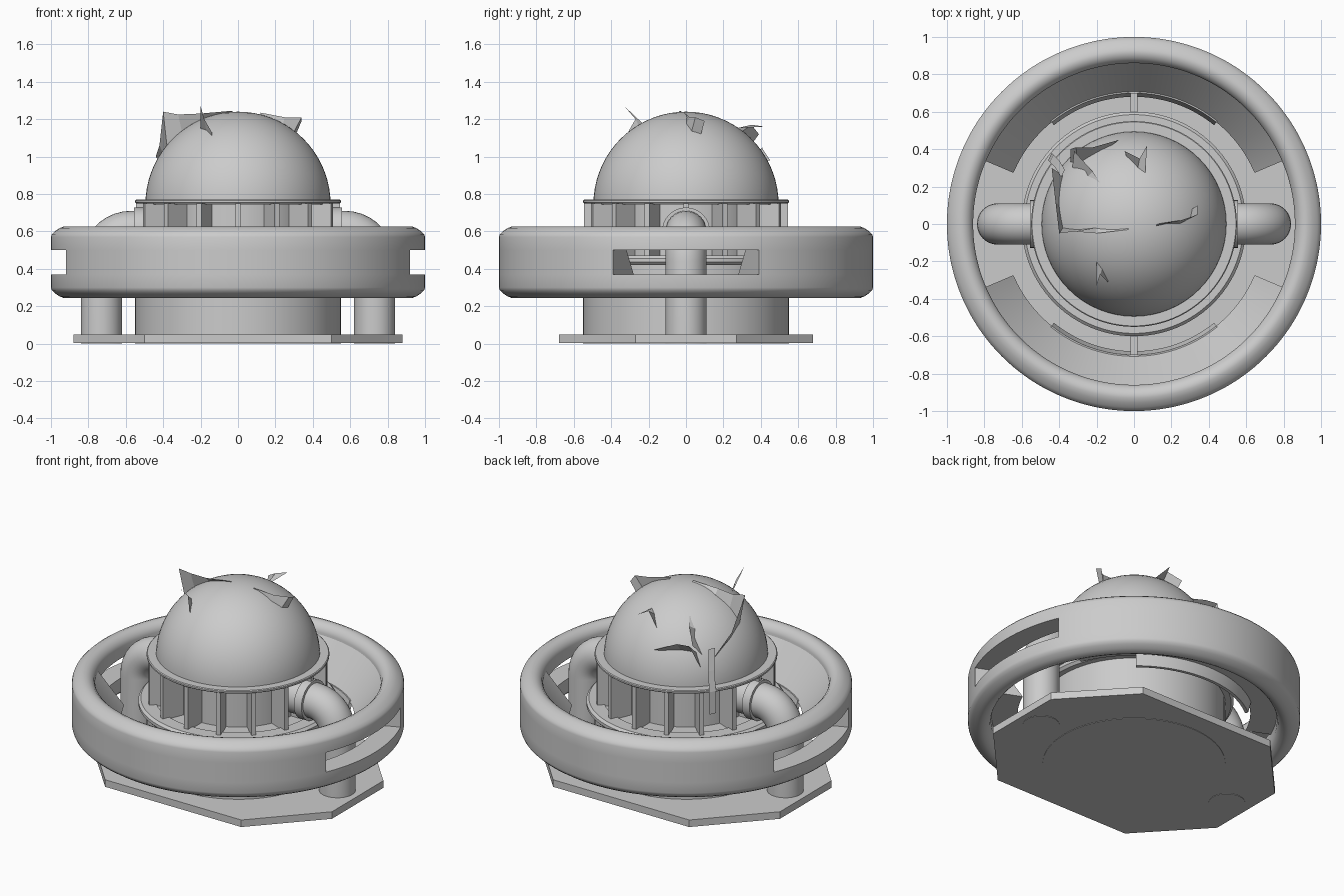
import bpy, bmesh, math

if "Cube" in bpy.data.objects:
    bpy.data.objects.remove(bpy.data.objects["Cube"])

grey = bpy.data.materials.new("plain_grey")
grey.diffuse_color = (0.6, 0.6, 0.6, 1)
grey.use_nodes = True
grey.node_tree.nodes["Principled BSDF"].inputs["Base Color"].default_value = grey.diffuse_color


def make(name, bm, smooth=True, angle=35):
    bmesh.ops.recalc_face_normals(bm, faces=bm.faces[:])
    me = bpy.data.meshes.new(name)
    bm.to_mesh(me)
    bm.free()
    me.materials.append(grey)
    ob = bpy.data.objects.new(name, me)
    bpy.context.collection.objects.link(ob)
    if smooth:
        bpy.ops.object.select_all(action='DESELECT')
        ob.select_set(True)
        bpy.context.view_layer.objects.active = ob
        bpy.ops.object.shade_smooth_by_angle(angle=math.radians(angle))
    return ob


def skin(bm, loops, wrap):
    """Bridge a list of closed point loops, capping the ends if not wrapped."""
    rows = [[bm.verts.new(p) for p in loop] for loop in loops]
    n = len(rows[0])
    for i in range(len(rows) if wrap else len(rows) - 1):
        a, b = rows[i], rows[(i + 1) % len(rows)]
        for j in range(n):
            k = (j + 1) % n
            bm.faces.new((a[j], a[k], b[k], b[j]))
    if not wrap:
        bm.faces.new(rows[0])
        bm.faces.new(rows[-1])


def revolve(name, profile, a0=0, a1=360, steps=96):
    """Turn a closed (radius, z) outline around the z axis."""
    full = a1 - a0 == 360
    loops = []
    for i in range(steps if full else steps + 1):
        a = math.radians(a0 + (a1 - a0) * i / steps)
        loops.append([(r * math.cos(a), r * math.sin(a), z) for r, z in profile])
    bm = bmesh.new()
    skin(bm, loops, full)
    return make(name, bm)


def cylinder(name, r, z0, z1, segs=64):
    bm = bmesh.new()
    loops = [[(r * math.cos(2 * math.pi * j / segs), r * math.sin(2 * math.pi * j / segs), z)
              for j in range(segs)] for z in (z0, z1)]
    skin(bm, loops, False)
    return make(name, bm)


def box(bm, centre, size, turn=0.0):
    cx, cy, cz = centre
    c, s = math.cos(turn), math.sin(turn)
    loops = []
    for z in (-.5, .5):
        loops.append([(cx + c * u * size[0] - s * v * size[1],
                       cy + s * u * size[0] + c * v * size[1], cz + z * size[2])
                      for u, v in ((-.5, -.5), (.5, -.5), (.5, .5), (-.5, .5))])
    skin(bm, loops, False)


# Eight-sided base plate
outline = [(.5, .68), (.88, .27), (.88, -.27), (.5, -.68),
           (-.5, -.68), (-.88, -.27), (-.88, .27), (-.5, .68)]
bm = bmesh.new()
skin(bm, [[(x, y, z) for x, y in outline] for z in (.003, .05)], False)
make("base_plate", bm, smooth=False)

# Central drum with flange, recessed core and top rim
cylinder("lower_drum", .55, 0, .46)
cylinder("inner_core", .40, .43, .76)
revolve("drum_flange", [(.50, .42), (.585, .42), (.6, .435), (.6, .455), (.585, .47), (.50, .47)])
revolve("top_rim", [(.39, .75), (.545, .75), (.55, .755), (.55, .765), (.545, .77), (.39, .77)])

# Deep upright fins around the drum
bm = bmesh.new()
for i in range(16):
    a = i * math.pi / 8
    box(bm, (.465 * math.cos(a), .465 * math.sin(a), .605), (.16, .028, .30), a)
make("vent_fins", bm, smooth=False)

# Dome
DOME_R, DOME_Z = .495, .745
arc = [(DOME_R * math.cos(math.radians(t)), DOME_Z + DOME_R * math.sin(math.radians(t)))
       for t in range(0, 90, 5)]
bm = bmesh.new()
loops = [[(r * math.cos(j * math.pi / 32), r * math.sin(j * math.pi / 32), z) for j in range(64)]
         for r, z in arc]
skin(bm, loops, False)
bmesh.ops.delete(bm, geom=[f for f in bm.faces if len(f.verts) > 4], context='FACES_ONLY')
top = [v for v in bm.verts if v.co.z > arc[-1][1] - .0001]
tip = bm.verts.new((0, 0, DOME_Z + DOME_R))
for j in range(64):
    bm.faces.new((top[j], top[(j + 1) % 64], tip))
make("dome", bm)

# Outer ring: upper and lower rails with softly chamfered outer edges
MID = .435
rail = [(.86, .5), (.86, .575), (.868, .598), (.888, .618), (.91, .627), (.93, .627),
        (.955, .617), (.98, .6), (.995, .585), (1, .57), (1, .5)]
revolve("upper_rail", rail, steps=360)
revolve("lower_rail", [(r, 2 * MID - z) for r, z in rail], steps=360)

# Ring walls front and back, leaving side windows, with a steep sloped inner face
for name, mid in (("back", 90), ("front", 270)):
    revolve(name + "_ring_wall", [(1, .37), (1, .5), (.87, .5), (.87, .56), (.86, .56),
                                  (.70, .35), (.865, .35), (.865, .37)],
            mid - 67, mid + 67, 134)
    # short skirt below the sloped face
    revolve(name + "_ring_skirt", [(.70, .36), (.72, .36), (.70, .28), (.68, .28)],
            mid - 39, mid + 39, 39)

# Struts between the drum and the ring
bm = bmesh.new()
for s in (-1, 1):
    box(bm, (0, s * .645, .40), (.04, .11, .06))
make("ring_struts", bm, smooth=False)

# Side pipes: upright leg, elbow, collar against the drum
BEND = .16
for name, s in (("right", 1), ("left", -1)):
    path = [(.73, 0, 0)]
    path += [(.73 - BEND + BEND * math.cos(math.radians(t)),
              .44 + BEND * math.sin(math.radians(t)), t) for t in range(0, 91, 10)]
    path += [(.42, .44 + BEND, 90)]
    loops = []
    for x, z, t in path:
        c, n = math.cos(math.radians(t)), math.sin(math.radians(t))
        loops.append([(s * (x + .11 * math.cos(u) * c), .11 * math.sin(u),
                       z + .11 * math.cos(u) * n)
                      for u in [k * math.pi / 16 for k in range(32)]])
    bm = bmesh.new()
    skin(bm, loops, False)
    make(name + "_pipe", bm)
    bm = bmesh.new()
    skin(bm, [[(s * x, .128 * math.cos(k * math.pi / 16), .6 + .128 * math.sin(k * math.pi / 16))
               for k in range(32)] for x in (.50, .555)], False)
    make(name + "_pipe_collar", bm)


# Torn flaps peeling off the dome: foot (x, y) on the dome, then free edge (x, y, z)
def flap(name, rows):
    bm = bmesh.new()
    pairs = []
    for bx, by, tx, ty, tz in rows:
        bz = DOME_Z + math.sqrt(max(0, DOME_R ** 2 - bx * bx - by * by)) - .004
        pairs.append((bm.verts.new((bx, by, bz)), bm.verts.new((tx, ty, tz))))
    for (a, b), (c, d) in zip(pairs, pairs[1:]):
        bm.faces.new((a, c, d, b))
    make(name, bm, smooth=False)


flap("left_flap", [(-.03, -.02, -.03, -.03, 1.245), (-.2, -.02, -.2, -.05, 1.23),
                   (-.3, -.03, -.32, -.04, 1.225), (-.38, -.02, -.4, -.05, 1.24),
                   (-.4, .1, -.42, .12, 1.06), (-.38, .26, -.44, .30, 1.0)])
flap("back_flap", [(-.34, .33, -.34, .40, .99), (-.30, .32, -.31, .41, 1.05),
                   (-.22, .37, -.22, .41, 1.04), (-.12, .42, -.08, .45, .98)])
flap("back_flap_tail", [(-.33, .3, -.32, .39, 1.05), (-.25, .25, -.22, .28, 1.11),
                        (-.16, .18, -.15, .17, 1.18)])
flap("front_shard", [(-.14, -.30, -.14, -.31, 1.13), (-.17, -.24, -.18, -.27, 1.2),
                     (-.2, -.2, -.2, -.33, 1.27)])
flap("right_flap", [(.12, 0, .12, -.01, 1.235), (.24, 0, .25, .02, 1.21),
                    (.3, .03, .34, .05, 1.21), (.31, .08, .34, .10, 1.19)])
flap("back_shard", [(-.04, .36, -.05, .39, 1.12), (.02, .3, .03, .35, 1.17),
                    (.06, .27, .07, .42, 1.16)])

# Loose strip hanging from the left flap over the rim
strip = [(-.39, .25, 1.0), (-.42, .30, .88), (-.45, .33, .76), (-.46, .34, .62)]
bm = bmesh.new()
edge = [(bm.verts.new(p), bm.verts.new((p[0] + .02, p[1] + .04, p[2]))) for p in strip]
for (a, b), (c, d) in zip(edge, edge[1:]):
    bm.faces.new((a, b, d, c))
make("hanging_strip", bm, smooth=False)
